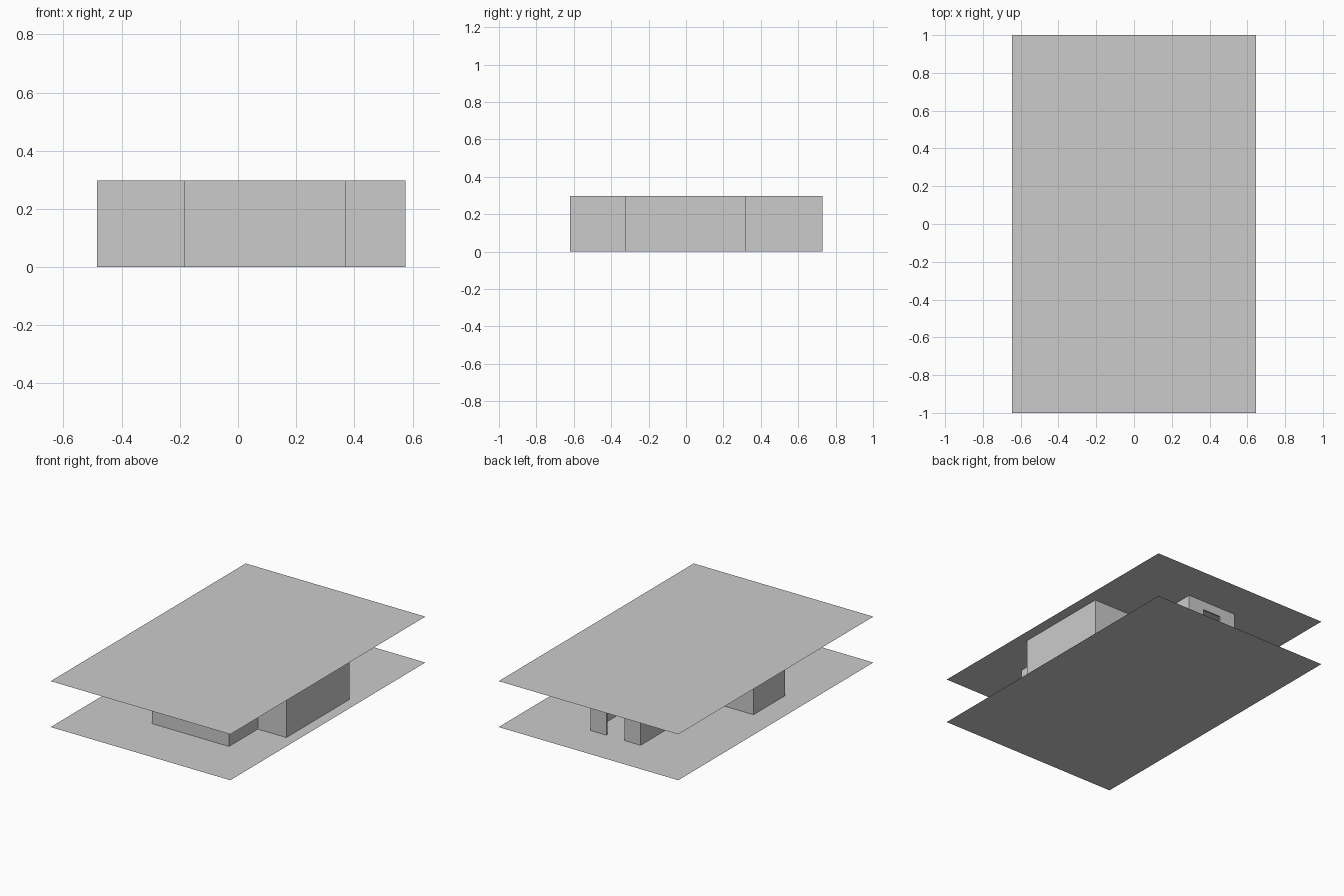
import bpy

if "Cube" in bpy.data.objects:
    bpy.data.objects.remove(bpy.data.objects["Cube"])

HEIGHT = 0.298      # floor to ceiling
DOOR_TOP = 0.24
THICK = 0.01        # wall thickness
GAP = 0.0005        # keeps wall ends off the slabs
DOOR = (-0.068, 0.06)
BACK_Y = 0.73


def mesh_object(name, verts, faces):
    mesh = bpy.data.meshes.new(name)
    mesh.from_pydata(verts, [], faces)
    obj = bpy.data.objects.new(name, mesh)
    bpy.context.collection.objects.link(obj)
    return obj


def slab(name, z):
    verts = [(-0.645, -1, z), (0.645, -1, z), (0.645, 1, z), (-0.645, 1, z)]
    return mesh_object(name, verts, [(0, 1, 2, 3)])


def wall(name, path, z0, z1):
    """Upright wall along a path, thickened toward the inside."""
    n = len(path)
    verts = [(x, y, z0) for x, y in path] + [(x, y, z1) for x, y in path]
    faces = [(i, i + 1, n + i + 1, n + i) for i in range(n - 1)]
    obj = mesh_object(name, verts, faces)
    mod = obj.modifiers.new("thickness", 'SOLIDIFY')
    mod.thickness = THICK
    mod.offset = -1
    mod.use_even_offset = True
    return obj


# Flat floor and ceiling sheets
slab("floor", 0)
slab("ceiling", HEIGHT)

# Outer walls, counter-clockwise from one door jamb round to the other
outline = [
    (DOOR[0], BACK_Y), (-0.185, BACK_Y), (-0.185, 0.0), (-0.485, 0.0),
    (-0.485, -0.325), (-0.185, -0.325), (-0.185, -0.62), (0.37, -0.62),
    (0.37, -0.325), (0.575, -0.325), (0.575, 0.32), (0.175, 0.32),
    (0.175, BACK_Y), (DOOR[1], BACK_Y),
]
wall("outer_walls", outline, GAP, HEIGHT - GAP)

# Lintel above the back doorway
wall("door_lintel", [(DOOR[1], BACK_Y), (DOOR[0], BACK_Y)], DOOR_TOP, HEIGHT - GAP)
